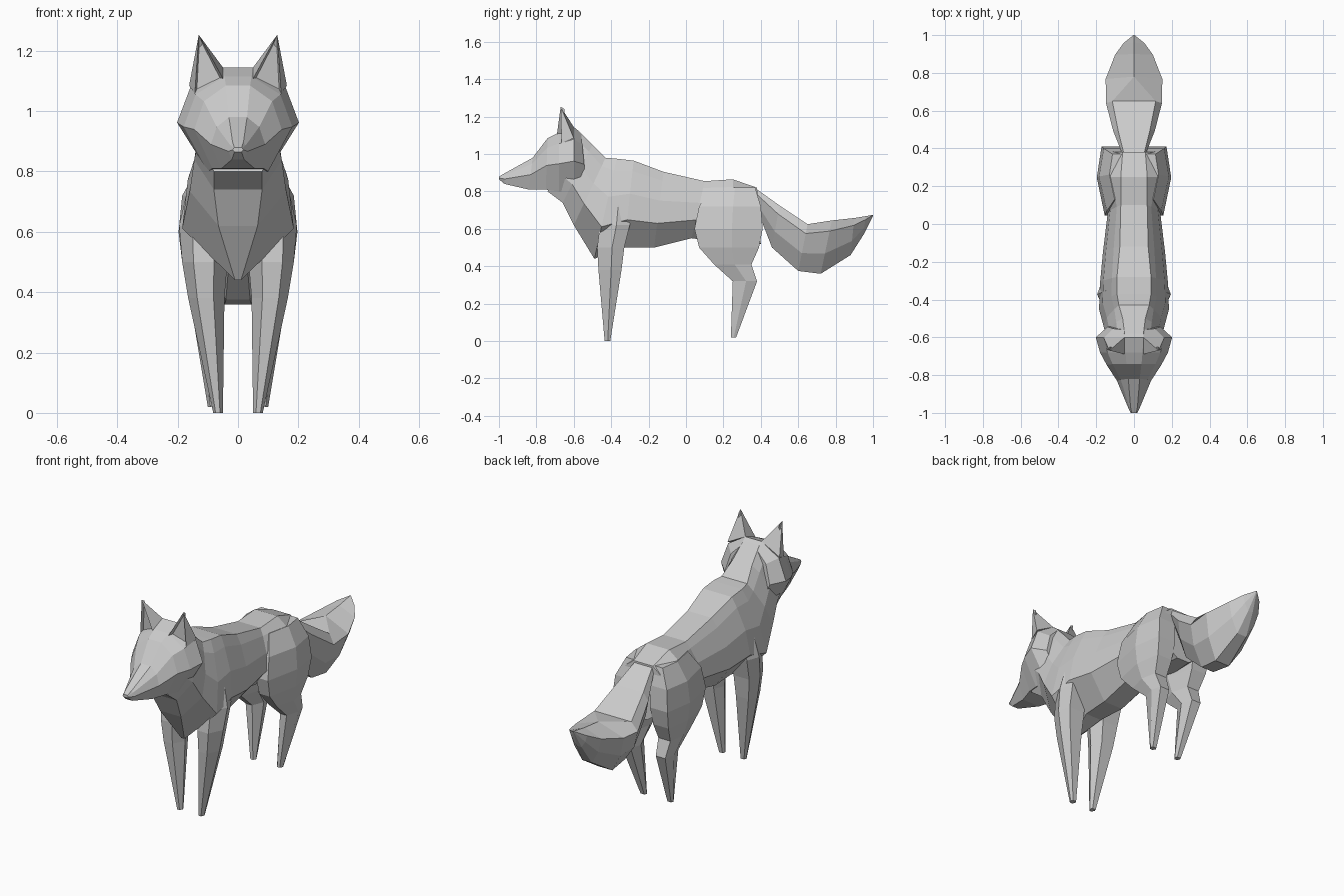
import bpy, bmesh
from mathutils import Vector

cube = bpy.data.objects.get("Cube")
if cube:
    bpy.data.objects.remove(cube)

fur = bpy.data.materials.new("plain_grey")
fur.use_nodes = True
GREY = (0.6, 0.6, 0.6, 1)
fur.diffuse_color = GREY
fur.node_tree.nodes["Principled BSDF"].inputs["Base Color"].default_value = GREY


def finish(name, bm, mirrored=False):
    bmesh.ops.remove_doubles(bm, verts=bm.verts, dist=0.0005)
    bmesh.ops.recalc_face_normals(bm, faces=bm.faces)
    mesh = bpy.data.meshes.new(name)
    bm.to_mesh(mesh)
    bm.free()
    mesh.materials.append(fur)
    obj = bpy.data.objects.new(name, mesh)
    bpy.context.scene.collection.objects.link(obj)
    if mirrored:
        obj.modifiers.new("mirror", "MIRROR").use_axis[0] = True
    return obj


def skin(name, loops, mirrored=False):
    """Bridge equal point loops and cap both ends."""
    bm = bmesh.new()
    rings = [[bm.verts.new(p) for p in loop] for loop in loops]
    count = len(rings[0])
    for a, b in zip(rings, rings[1:]):
        for i in range(count):
            j = (i + 1) % count
            bm.faces.new((a[i], a[j], b[j], b[i]))
    bm.faces.new(rings[0])
    bm.faces.new(rings[-1])
    return finish(name, bm, mirrored)


def section(ring, flank):
    """Symmetric cross-section between a top and a bottom point."""
    top_y, top_z, low_y, low_z, width, top_w, low_w = ring
    top, low = Vector((0, top_y, top_z)), Vector((0, low_y, low_z))
    half = [(0, top_w)] + [(t, k * width) for t, k in flank] + [(1, low_w)]
    right = [top.lerp(low, t) + Vector((x, 0, 0)) for t, x in half]
    left = [Vector((-p.x, p.y, p.z)) for p in reversed(right)]
    return right + left


def body_part(name, rings, flank):
    return skin(name, [section(r, flank) for r in rings])


def leg_pair(name, rings):
    """Six-sided limb: each ring is height, front, back, inner, outer."""
    outline = [(.3, 0), (.75, 0), (1, .55), (.85, 1), (.2, 1), (0, .5)]
    loops = [[(i + (o - i) * u, f + (b - f) * v, z) for u, v in outline]
             for z, f, b, i, o in rings]
    return skin(name, loops, True)


# Torso and neck, front to back
body_part("torso", [
    (-.58, 1.13, -.74, .80, .13, .05, .08),
    (-.50, 1.05, -.66, .74, .145, .06, .08),
    (-.43, .98, -.60, .62, .16, .08, .065),
    (-.37, .975, -.49, .44, .185, .09, .01),
    (-.28, .965, -.33, .50, .18, .09, .05),
    (-.12, .905, -.17, .50, .165, .075, .06),
    (.10, .855, .03, .55, .14, .07, .06),
    (.25, .865, .25, .52, .19, .07, .05),
    (.38, .82, .40, .52, .165, .06, .04),
], [(.12, .65), (.38, .9), (.68, 1)])

# Head, nose to nape
body_part("head", [
    (-1, .88, -1, .865, .018, .012, .012),
    (-.97, .897, -.97, .84, .032, .018, .02),
    (-.82, .98, -.84, .81, .09, .03, .055),
    (-.74, 1.085, -.75, .81, .145, .04, .085),
    (-.68, 1.115, -.68, .80, .18, .045, .1),
    (-.60, 1.145, -.60, .80, .202, .05, .1),
    (-.56, 1.11, -.53, .80, .14, .05, .08),
], [(.19, .78), (.53, 1)])

# Bushy tail, root to tip
body_part("tail", [
    (.36, .825, .39, .68, .06, .05, .02),
    (.50, .725, .46, .50, .11, .085, .03),
    (.65, .625, .60, .375, .148, .115, .04),
    (.78, .645, .72, .36, .15, 0, .045),
    (.90, .658, .88, .46, .1, 0, .03),
    (.96, .668, .95, .57, .055, 0, .015),
    (1, .675, 1, .67, .003, 0, .001),
], [(.2, 1), (.62, .75)])

# Legs
leg_pair("front_legs", [
    (0, -.435, -.405, .05, .082),
    (.38, -.468, -.345, .045, .165),
    (.5, -.475, -.33, .035, .185),
    (.62, -.46, -.3, .02, .195),
    (.82, -.42, -.3, .02, .15),
])
leg_pair("hind_legs", [
    (.02, .24, .268, .065, .1),
    (.32, .25, .38, .06, .15),
    (.41, .15, .35, .05, .165),
    (.5, .07, .39, .04, .185),
    (.6, .045, .41, .03, .197),
    (.72, .07, .4, .02, .185),
    (.82, .13, .37, .02, .13),
])

# Ears: pyramids with a hollowed front face
bm = bmesh.new()
tip = bm.verts.new((.13, -.67, 1.253))
base = [bm.verts.new(p) for p in ((.048, -.69, 1.105), (.143, -.665, 1.058),
                                  (.162, -.6, 1.085), (.05, -.6, 1.145))]
sides = [bm.faces.new((tip, base[i], base[(i + 1) % 4])) for i in range(4)]
bm.faces.new(base)
bmesh.ops.recalc_face_normals(bm, faces=bm.faces)
bmesh.ops.inset_individual(bm, faces=[sides[0]], thickness=.012)
bmesh.ops.translate(bm, verts=sides[0].verts, vec=(0, .02, 0))
finish("ears", bm, True)
